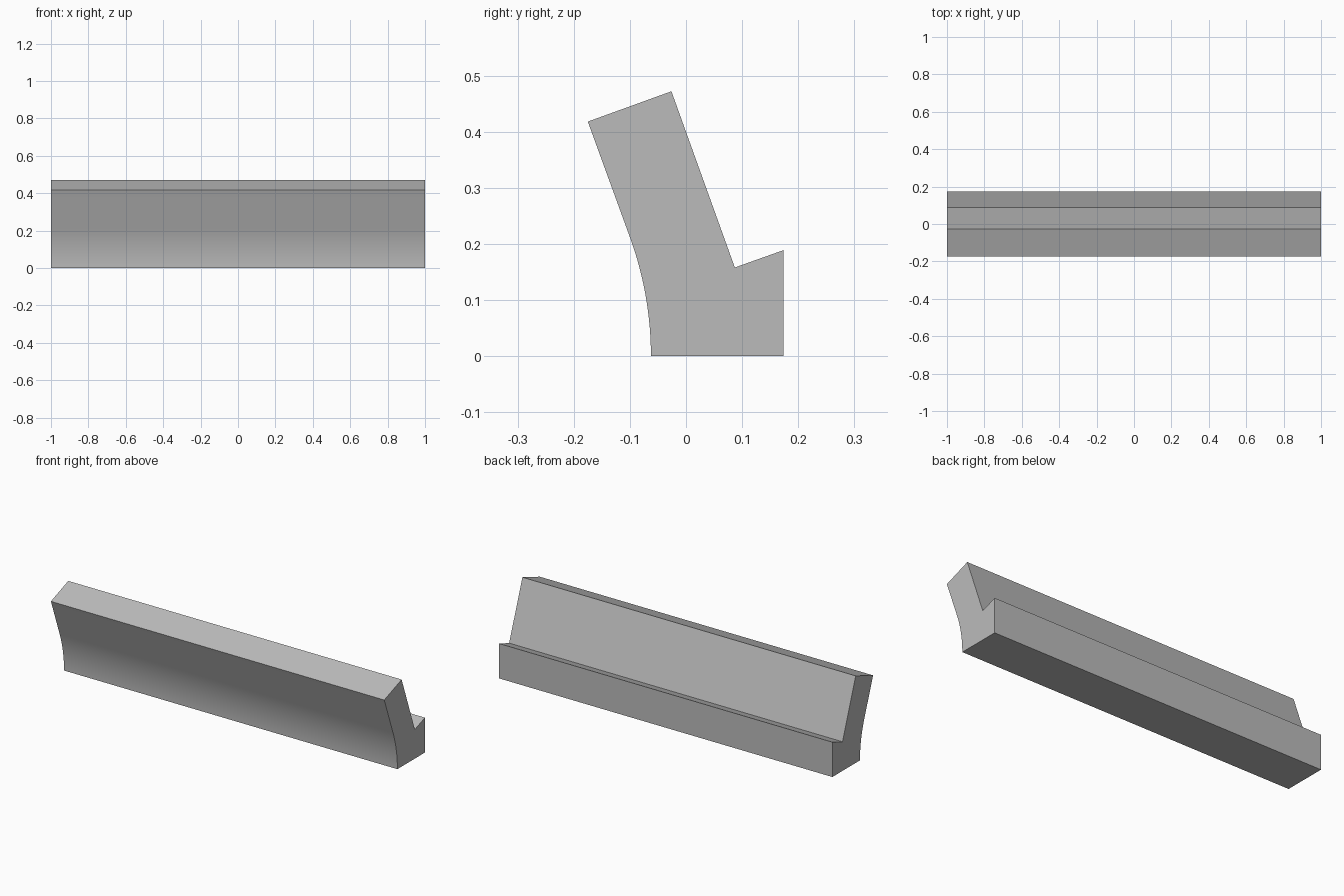
import bpy
import bmesh
import math

cube = bpy.data.objects.get("Cube")
if cube:
    bpy.data.objects.remove(cube, do_unlink=True)

HALF_LENGTH = 1.0
LEAN = math.radians(20)
RADIUS = 0.618
FRONT_FOOT = -0.0625
STEPS = 16

# Plain grey material
grey = bpy.data.materials.new("plain_grey")
grey.use_nodes = True
colour = (0.5, 0.5, 0.5, 1)
grey.diffuse_color = colour
grey.node_tree.nodes["Principled BSDF"].inputs["Base Color"].default_value = colour

# Cross-section (y, z): base, rear lip, notch, leaning back, top edge
profile = [(0.174, 0), (0.174, 0.189), (0.087, 0.158), (-0.026, 0.472), (-0.175, 0.418)]

# Concave front, running from the leaning face down to a vertical foot
for i in range(STEPS, -1, -1):
    a = LEAN * i / STEPS
    profile.append((FRONT_FOOT - RADIUS * (1 - math.cos(a)), RADIUS * math.sin(a)))

# Extrude the section along the full length
bm = bmesh.new()
section = bm.faces.new([bm.verts.new((-HALF_LENGTH, y, z)) for y, z in profile])
result = bmesh.ops.extrude_face_region(bm, geom=[section], use_keep_orig=True)
far_verts = [g for g in result["geom"] if isinstance(g, bmesh.types.BMVert)]
bmesh.ops.translate(bm, verts=far_verts, vec=(2 * HALF_LENGTH, 0, 0))
bmesh.ops.recalc_face_normals(bm, faces=bm.faces)

mesh = bpy.data.meshes.new("angled_rail")
bm.to_mesh(mesh)
bm.free()
mesh.materials.append(grey)
rail = bpy.data.objects.new("angled_rail", mesh)
bpy.context.collection.objects.link(rail)

# Smooth the curved front, keep the other edges sharp
bpy.ops.object.select_all(action="DESELECT")
rail.select_set(True)
bpy.context.view_layer.objects.active = rail
bpy.ops.object.shade_smooth_by_angle(angle=math.radians(15))
